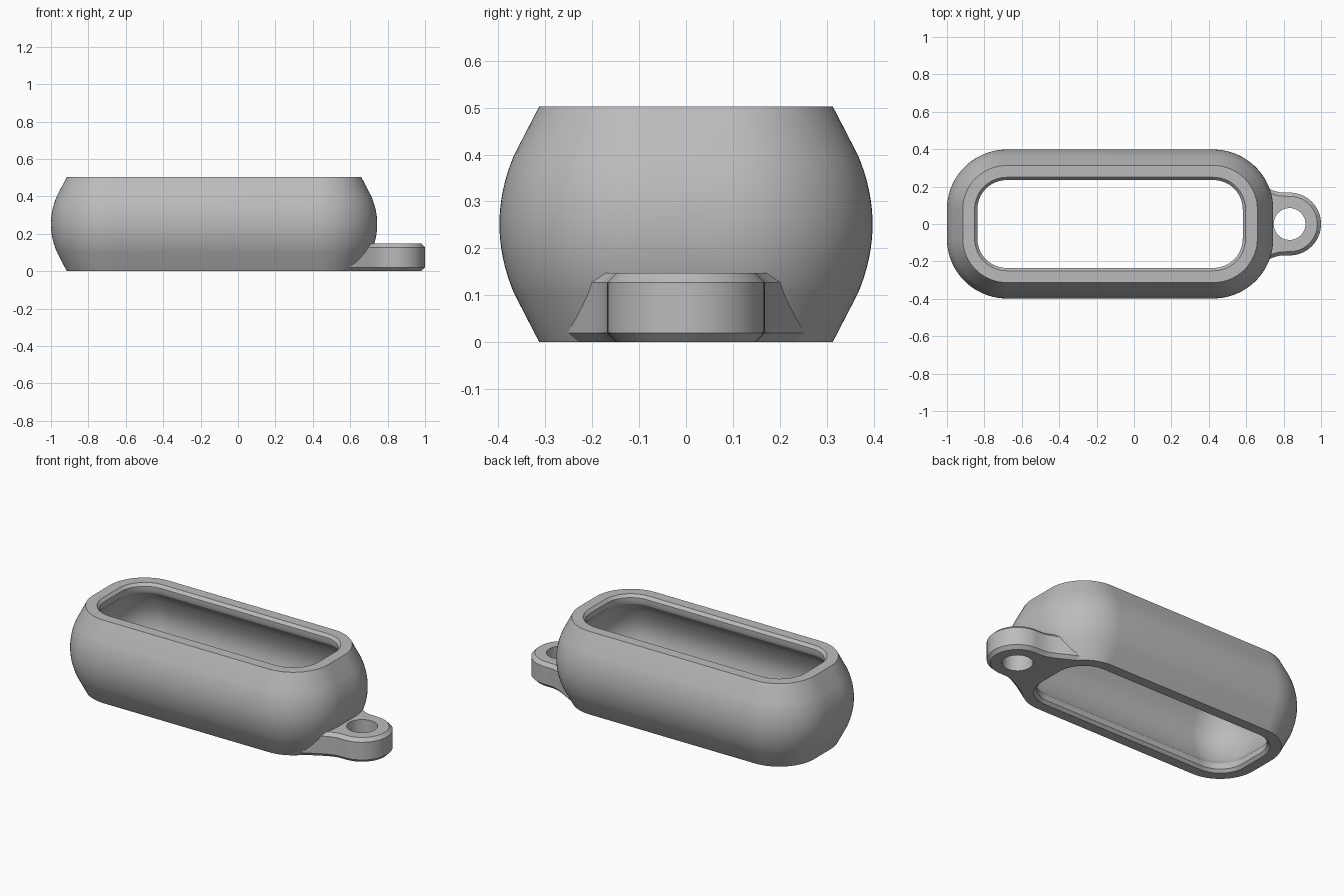
import bpy, bmesh
from math import sin, cos, pi, radians

cube = bpy.data.objects.get("Cube")
if cube:
    bpy.data.objects.remove(cube)

grey = bpy.data.materials.new("plain grey")
grey.use_nodes = True
GREY = (0.5, 0.5, 0.5, 1)
grey.diffuse_color = GREY
grey.node_tree.nodes["Principled BSDF"].inputs["Base Color"].default_value = GREY

# Corner centres of the rounded rectangle that every body section shares
MID_X, HALF_X, HALF_Y, HEIGHT = -0.128, 0.5525, 0.078, 0.503


def finish(bm, name):
    bmesh.ops.recalc_face_normals(bm, faces=bm.faces)
    mesh = bpy.data.meshes.new(name)
    bm.to_mesh(mesh)
    bm.free()
    obj = bpy.data.objects.new(name, mesh)
    bpy.context.collection.objects.link(obj)
    mesh.materials.append(grey)
    bpy.ops.object.select_all(action='DESELECT')
    obj.select_set(True)
    bpy.context.view_layer.objects.active = obj
    bpy.ops.object.shade_smooth_by_angle(angle=radians(25))
    return obj


def add_ring(bm, points, z):
    return [bm.verts.new((x, y, z)) for x, y in points]


def bridge(bm, a, b):
    n = len(a)
    for i in range(n):
        j = (i + 1) % n
        bm.faces.new((a[i], a[j], b[j], b[i]))


def arc(cx, cy, r, start, end, steps):
    return [(cx + r * cos(radians(start + (end - start) * i / steps)),
             cy + r * sin(radians(start + (end - start) * i / steps)))
            for i in range(steps + 1)]


def rounded_rect(r, steps=20):
    pts = []
    for k, (sx, sy) in enumerate(((1, 1), (-1, 1), (-1, -1), (1, -1))):
        pts += arc(MID_X + sx * HALF_X, sy * HALF_Y, r, 90 * k, 90 * k + 90, steps)
    return pts


# Body: hollow bulging band, swept from a (corner radius, height) section
bm = bmesh.new()
outer = [(0.235, 0)]
for i in range(17):
    t = -1 + i / 8
    outer.append((0.289 + 0.031 * (1 - t * t), HEIGHT / 2 + 0.147 * t))
outer.append((0.235, HEIGHT))

lip = [(0.172, HEIGHT), (0.157, 0.486), (0.157, 0.462), (0.162, 0.446), (0.174, 0.433)]
cavity = [(0.184 + 0.056 * cos(pi / 2 * t / 8), HEIGHT / 2 + 0.172 * t / 8)
          for t in range(7, -8, -1)]
inner = lip + cavity + [(r, HEIGHT - z) for r, z in reversed(lip)]

rings = [add_ring(bm, rounded_rect(r), z) for r, z in outer + inner]
for i, ring in enumerate(rings):
    bridge(bm, ring, rings[(i + 1) % len(rings)])
finish(bm, "body")

# Keyring tab: round eye that flares into the body wall
EYE_X, EYE_R, HOLE_R, TAB_H, CHAMFER = 0.832, 0.168, 0.085, 0.147, 0.02
FLARE = [(0.78, 0.169), (0.75, 0.177), (0.72, 0.189), (0.69, 0.204),
         (0.65, 0.226), (0.61, 0.247), (0.57, 0.262)]


def tab_outline(inset):
    side = [(x, y - inset) for x, y in FLARE]
    back = arc(MID_X + HALF_X, HALF_Y, 0.225, 48, 0, 6)
    half = side + back
    return (arc(EYE_X, 0, EYE_R - inset, -90, 90, 40) + half
            + [(x, -y) for x, y in reversed(half)])


bm = bmesh.new()
levels = [(CHAMFER, 0), (0, CHAMFER), (0, TAB_H - CHAMFER), (CHAMFER, TAB_H)]
sides = [add_ring(bm, tab_outline(inset), z) for inset, z in levels]
for a, b in zip(sides, sides[1:]):
    bridge(bm, a, b)
circle = arc(EYE_X, 0, HOLE_R, 0, 360, 48)[:-1]
holes = [add_ring(bm, circle, z) for z in (0, TAB_H)]
bridge(bm, *holes)

# Flat tab faces around the eye
for side, hole in ((sides[0], holes[0]), (sides[-1], holes[1])):
    edges = [bm.edges.get((loop[i - 1], loop[i]))
             for loop in (side, hole) for i in range(len(loop))]
    bmesh.ops.triangle_fill(bm, use_beauty=True, edges=edges)
finish(bm, "keyring_tab")
